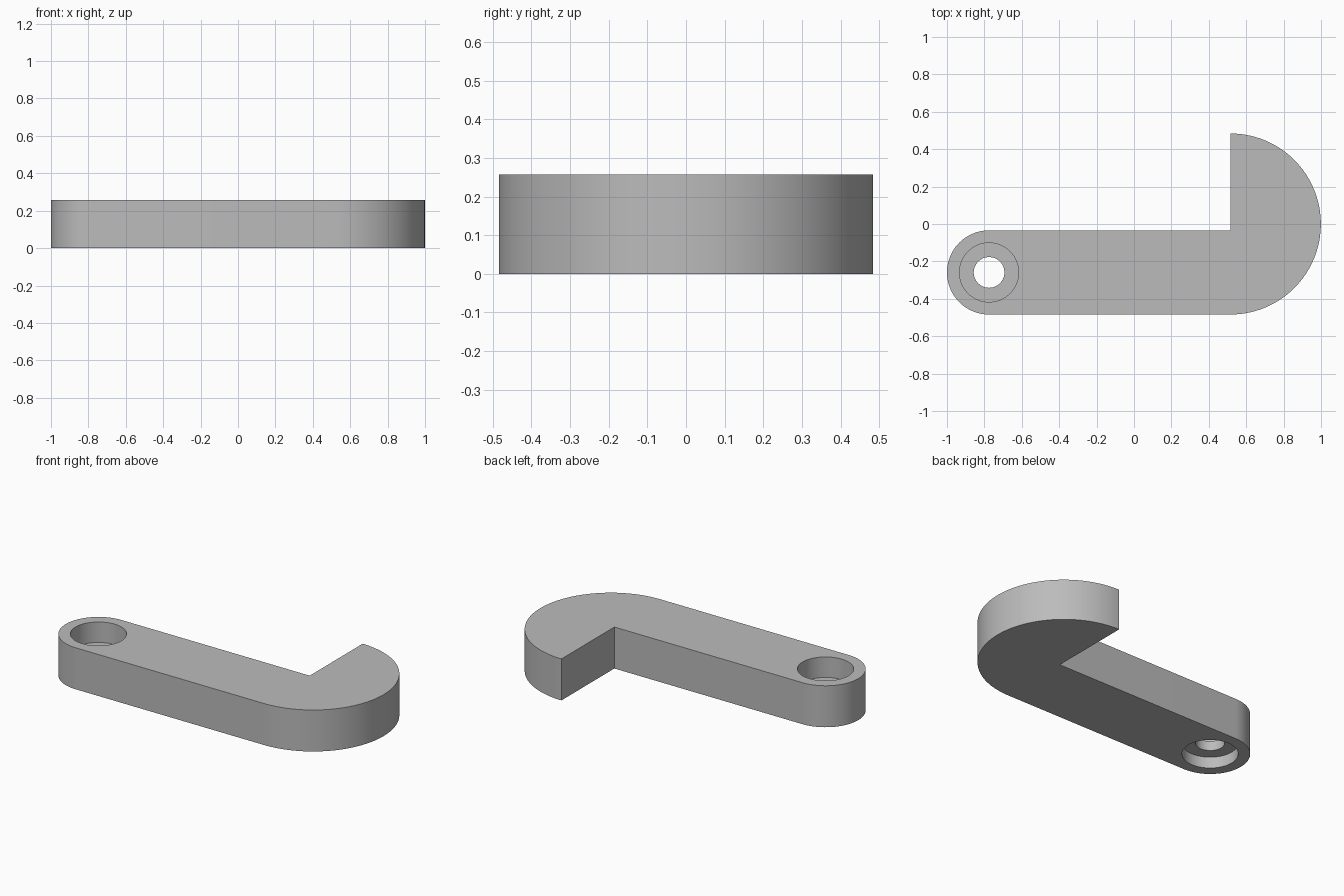
import bpy, bmesh
from math import cos, sin, pi, radians

cube = bpy.data.objects.get("Cube")
if cube:
    bpy.data.objects.remove(cube)

HEIGHT = 0.257
PIVOT = (-0.775, -0.259)
END_R = 0.225
HOOK_X, HOOK_R = 0.515, 0.484

grey = bpy.data.materials.new("plain grey")
grey.use_nodes = True
colour = (0.5, 0.5, 0.5, 1)
grey.diffuse_color = colour
grey.node_tree.nodes["Principled BSDF"].inputs["Base Color"].default_value = colour


def arc(cx, cy, r, start, end, steps):
    angles = [start + (end - start) * i / steps for i in range(steps + 1)]
    return [(cx + r * cos(a), cy + r * sin(a)) for a in angles]


def extrude_outline(name, points, z0, z1):
    bm = bmesh.new()
    face = bm.faces.new([bm.verts.new((x, y, z0)) for x, y in points])
    new = bmesh.ops.extrude_face_region(bm, geom=[face])["geom"]
    verts = [v for v in new if isinstance(v, bmesh.types.BMVert)]
    bmesh.ops.translate(bm, verts=verts, vec=(0, 0, z1 - z0))
    bmesh.ops.recalc_face_normals(bm, faces=bm.faces)
    mesh = bpy.data.meshes.new(name)
    bm.to_mesh(mesh)
    bm.free()
    mesh.materials.append(grey)
    obj = bpy.data.objects.new(name, mesh)
    bpy.context.collection.objects.link(obj)
    return obj


# Flat arm: rounded pivot end, half-disc hook, square inner corner
outline = arc(HOOK_X, 0, HOOK_R, -pi / 2, pi / 2, 64)
outline += [(HOOK_X, PIVOT[1] + END_R)]
outline += arc(*PIVOT, END_R, pi / 2, 3 * pi / 2, 48)
arm = extrude_outline("hook_arm", outline, 0, HEIGHT)

# Through hole with a recess from each side, leaving a thin web
for name, r, z0, z1 in (("through_hole", 0.082, -0.1, 0.4),
                        ("top_recess", 0.158, 0.13, 0.4),
                        ("bottom_recess", 0.158, -0.1, 0.07)):
    ring = arc(*PIVOT, r, 0, 2 * pi, 64)[:-1]
    cutter = extrude_outline(name + "_cutter", ring, z0, z1)
    cutter.hide_render = True
    cutter.hide_set(True)
    cut = arm.modifiers.new(name, "BOOLEAN")
    cut.operation = "DIFFERENCE"
    cut.solver = "EXACT"
    cut.object = cutter

# Apply the cuts and remove the cutters
bpy.context.view_layer.objects.active = arm
arm.select_set(True)
for mod in list(arm.modifiers):
    cutter = mod.object
    bpy.ops.object.modifier_apply(modifier=mod.name)
    bpy.data.objects.remove(cutter)
bpy.ops.object.shade_smooth_by_angle(angle=radians(30))
